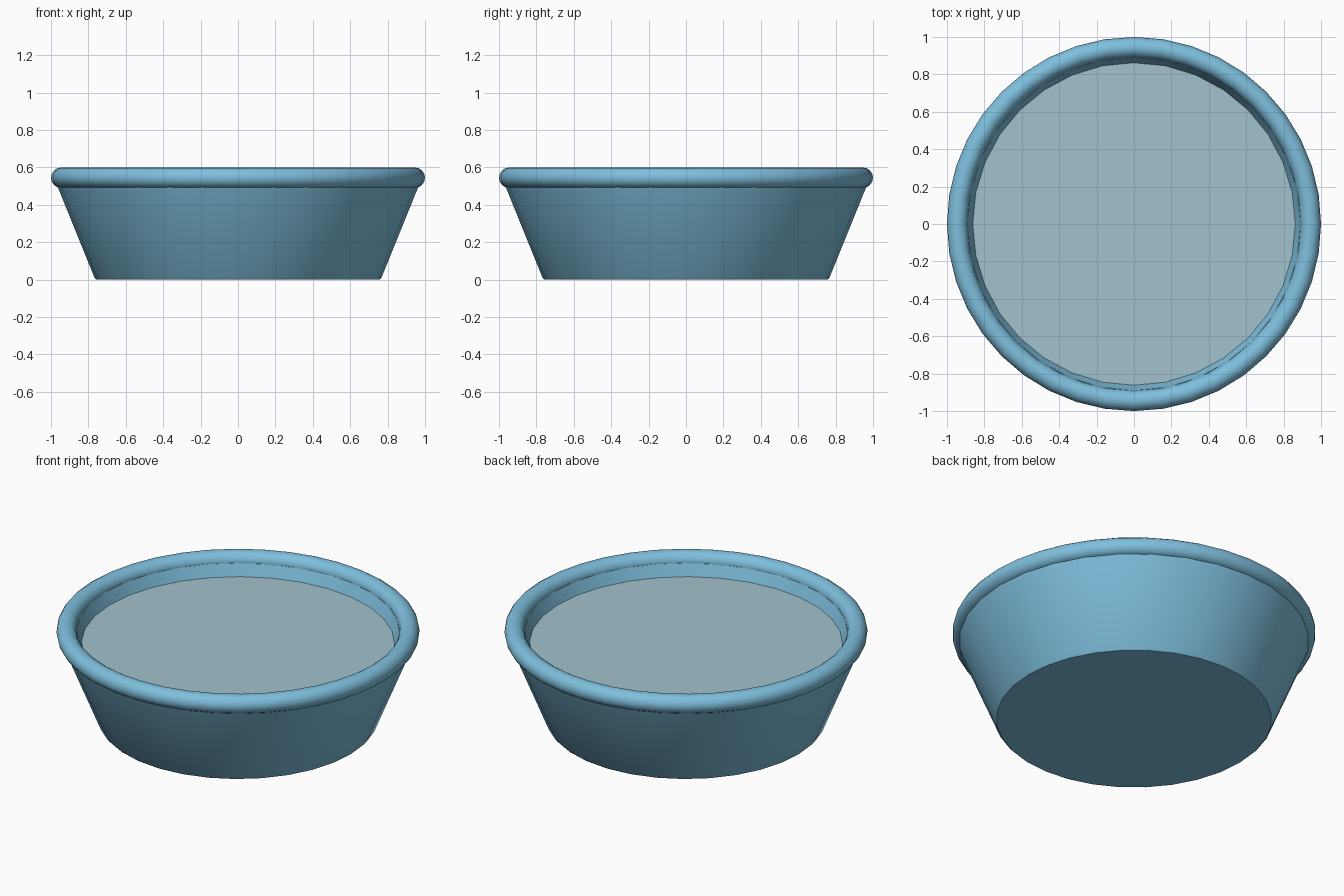
import bpy, bmesh
from math import pi, sin, cos, radians

cube = bpy.data.objects.get("Cube")
if cube:
    bpy.data.objects.remove(cube)


def material(name, color):
    mat = bpy.data.materials.new(name)
    mat.use_nodes = True
    mat.diffuse_color = (*color, 1)
    mat.node_tree.nodes["Principled BSDF"].inputs["Base Color"].default_value = (*color, 1)
    return mat


def lathe(name, profile, sides, mat):
    """Spin a (radius, height) profile about z; radius 0 becomes a pole."""
    bm = bmesh.new()
    verts = [bm.verts.new((r, 0, z)) for r, z in profile]
    edges = [bm.edges.new(pair) for pair in zip(verts, verts[1:])]
    bmesh.ops.spin(bm, geom=verts + edges, cent=(0, 0, 0), axis=(0, 0, 1),
                   angle=2 * pi, steps=sides, use_duplicate=False)
    bmesh.ops.remove_doubles(bm, verts=bm.verts, dist=0.0005)
    bmesh.ops.recalc_face_normals(bm, faces=bm.faces)
    mesh = bpy.data.meshes.new(name)
    bm.to_mesh(mesh)
    bm.free()
    obj = bpy.data.objects.new(name, mesh)
    bpy.context.collection.objects.link(obj)
    mesh.materials.append(mat)
    bpy.ops.object.select_all(action="DESELECT")
    obj.select_set(True)
    bpy.context.view_layer.objects.active = obj
    bpy.ops.object.shade_smooth_by_angle(angle=radians(35))
    return obj


blue = material("tub blue", (0.21, 0.52, 0.72))
pale = material("water grey blue", (0.36, 0.54, 0.61))

# Flared tub with a thick wall, chamfered foot and inner floor
lathe("tub_body", [(0, 0), (0.757, 0), (0.767, 0.01), (0.98, 0.535),
                   (0.89, 0.545), (0.705, 0.08), (0, 0.08)], 32, blue)

# Rolled rim
bpy.ops.mesh.primitive_torus_add(major_segments=40, minor_segments=16,
                                 major_radius=0.945, minor_radius=0.055,
                                 location=(0, 0, 0.545))
rim = bpy.context.object
rim.name = "rolled_rim"
rim.data.materials.append(blue)
bpy.ops.object.shade_smooth()

# Water surface
bpy.ops.mesh.primitive_circle_add(vertices=32, radius=0.863, fill_type="NGON",
                                  location=(0, 0, 0.475))
water = bpy.context.object
water.name = "water_surface"
water.data.materials.append(pale)
